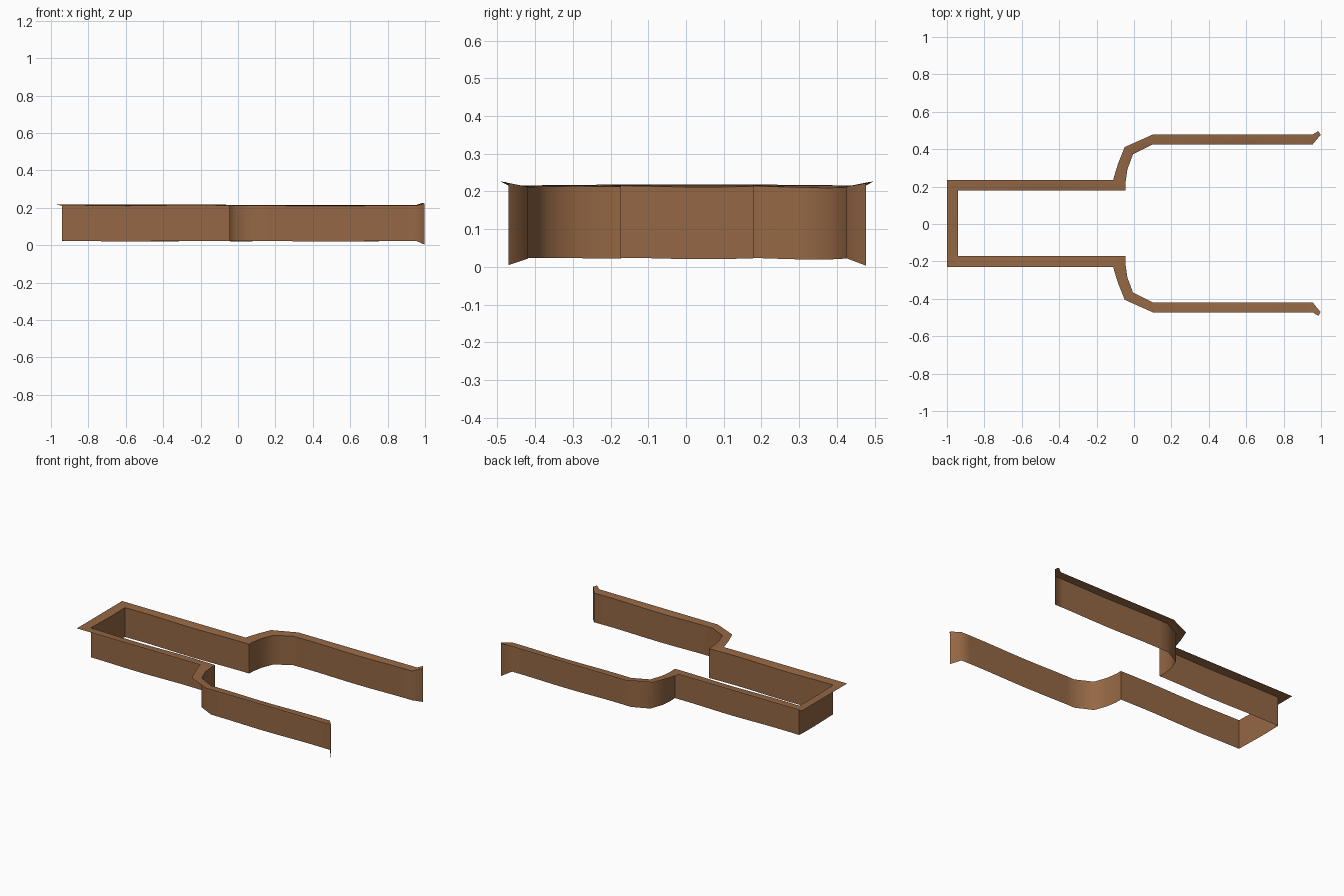
import bpy, bmesh, math

if "Cube" in bpy.data.objects:
    bpy.data.objects.remove(bpy.data.objects["Cube"])

brown = bpy.data.materials.new("brown")
brown.diffuse_color = (0.30, 0.137, 0.058, 1)
brown.use_nodes = True
brown.node_tree.nodes["Principled BSDF"].inputs["Base Color"].default_value = brown.diffuse_color

# half path: wall x, wall y, rim x, rim y, bottom z, top z
HALF = [
    (-0.94, 0.175, -1.0, 0.233, 0.022, 0.217),
    (-0.045, 0.175, -0.11, 0.233, 0.022, 0.217),
    (-0.045, 0.22, -0.107, 0.25, 0.021, 0.216),
    (-0.035, 0.29, -0.085, 0.32, 0.021, 0.216),
    (-0.005, 0.37, -0.05, 0.408, 0.021, 0.215),
    (0.10, 0.422, 0.10, 0.475, 0.021, 0.214),
    (0.955, 0.422, 0.955, 0.475, 0.021, 0.215),
    (0.998, 0.474, 0.985, 0.494, 0.003, 0.225),
]


def flip(p):
    return (p[0], -p[1], p[2], -p[3], p[4], p[5])


path = [flip(p) for p in reversed(HALF)] + HALF

# refine long runs so the wall can ripple gently
fine = []
for a, b in zip(path, path[1:]):
    n = max(1, round(math.dist(a[:2], b[:2]) / 0.06))
    fine += [tuple(u + (v - u) * i / n for u, v in zip(a, b)) for i in range(n)]
fine.append(path[-1])

bm = bmesh.new()
rows = []
for wx, wy, rx, ry, zb, zt in fine:
    r = 0.002 * math.sin(9 * wx + 14 * wy)
    y0 = 0.003
    pts = [(wx, wy + y0, max(0, zb + r)),
           (wx, wy + y0, 0.11),
           (wx, wy + y0, zt - 0.03),
           (wx, wy + y0, zt - 0.004 + r),
           ((wx + rx) / 2, (wy + ry) / 2 + y0, zt),
           (rx, ry + y0, zt + 0.001)]
    rows.append([bm.verts.new(p) for p in pts])
for a, b in zip(rows, rows[1:]):
    for i in range(5):
        bm.faces.new((a[i], a[i + 1], b[i + 1], b[i]))
bmesh.ops.recalc_face_normals(bm, faces=bm.faces)

# top rim should face up, so the wall faces the inside
bm.normal_update()
if sum(f.normal.z * f.calc_area() for f in bm.faces) < 0:
    bmesh.ops.reverse_faces(bm, faces=bm.faces)

mesh = bpy.data.meshes.new("flanged_channel_wall")
bm.to_mesh(mesh)
bm.free()
obj = bpy.data.objects.new("flanged_channel_wall", mesh)
bpy.context.collection.objects.link(obj)
mesh.materials.append(brown)
bpy.context.view_layer.objects.active = obj
obj.select_set(True)
bpy.ops.object.shade_smooth_by_angle(angle=math.radians(60))
